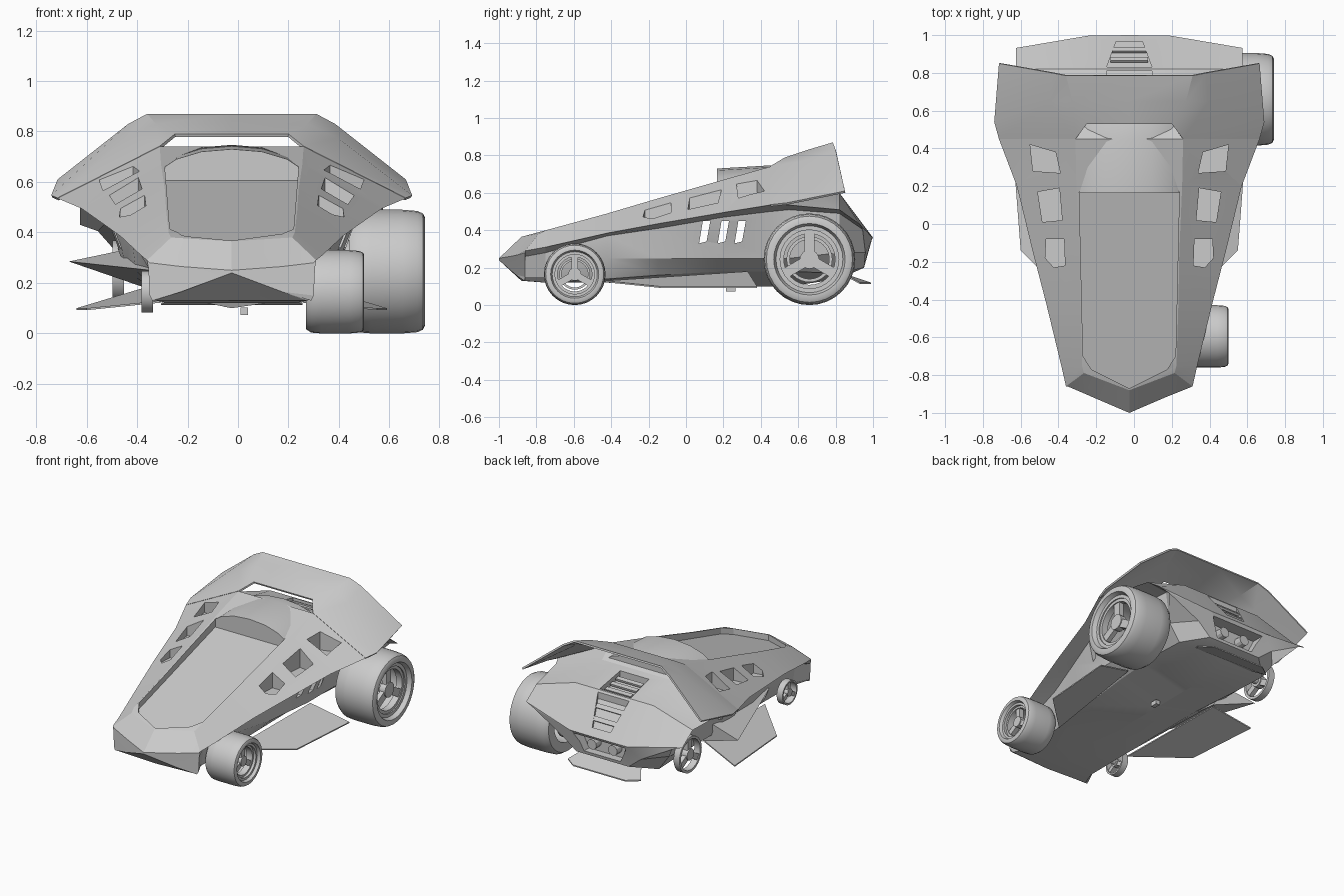
import bpy
import bmesh
import math
from mathutils import Matrix

cube = bpy.data.objects.get("Cube")
if cube:
    bpy.data.objects.remove(cube, do_unlink=True)

AXIS_X = -0.025  # the body's centre line
grey = bpy.data.materials.new("plain_grey")
grey.use_nodes = True
grey.diffuse_color = (0.6, 0.6, 0.6, 1)
grey.node_tree.nodes["Principled BSDF"].inputs["Base Color"].default_value = grey.diffuse_color


def finish(name, bm, angle=20):
    """Turn a bmesh into a shaded, coloured object on the centre line."""
    bmesh.ops.recalc_face_normals(bm, faces=bm.faces[:])
    bmesh.ops.translate(bm, verts=bm.verts[:], vec=(AXIS_X, 0, 0))
    mesh = bpy.data.meshes.new(name)
    bm.to_mesh(mesh)
    bm.free()
    mesh.materials.append(grey)
    obj = bpy.data.objects.new(name, mesh)
    bpy.context.scene.collection.objects.link(obj)
    shade(obj, angle)
    return obj


def shade(obj, angle=20):
    bpy.ops.object.select_all(action="DESELECT")
    obj.select_set(True)
    bpy.context.view_layer.objects.active = obj
    bpy.ops.object.shade_smooth_by_angle(angle=math.radians(angle))


def apply_modifier(obj, kind, **settings):
    modifier = obj.modifiers.new(kind.title(), kind)
    for key, value in settings.items():
        setattr(modifier, key, value)
    bpy.context.view_layer.objects.active = obj
    bpy.ops.object.modifier_apply(modifier=modifier.name)


def skin(bm, rows, ring=True, loop=False, caps=True):
    """Join rows of points with quads."""
    grid = [[bm.verts.new(p) for p in row] for row in rows]
    count = len(grid[0])
    for i in range(len(grid) if loop else len(grid) - 1):
        a, b = grid[i], grid[(i + 1) % len(grid)]
        for j in range(count if ring else count - 1):
            k = (j + 1) % count
            bm.faces.new((a[j], a[k], b[k], b[j]))
    if caps:
        bm.faces.new(grid[0])
        bm.faces.new(grid[-1])


def mirrored(half):
    """Half outline from the centre outwards, completed on the other side."""
    return [(-p[0], *p[1:]) for p in reversed(half) if p[0] > 0] + list(half)


def both_sides(points):
    return points, [(-p[0], *p[1:]) for p in points]


def add_box(bm, centre, size, turn=None):
    matrix = Matrix.Translation(centre) @ (turn or Matrix()) @ Matrix.Diagonal((*size, 1))
    bmesh.ops.create_cube(bm, size=1, matrix=matrix)


def add_cylinder(bm, centre, radius, depth, axis, sides=24):
    matrix = Matrix.Translation(centre) @ Matrix.Rotation(math.pi / 2, 4, axis)
    bmesh.ops.create_cone(bm, cap_ends=True, segments=sides, radius1=radius,
                          radius2=radius, depth=depth, matrix=matrix)


# Main body: y, roof z, ridge x, then x z of edge, flange, sill, floor, then keel z
stations = [
    (-1, .25, .2, .325, .28, .325, .2, .315, .13, .2, .165, .24),
    (-.88, .365, .24, .335, .29, .33, .26, .325, .15, .3, .13, .13),
    (-.75, .4, .25, .36, .31, .29, .28, .27, .15, .25, .12, .12),
    (-.42, .49, .26, .44, .385, .32, .37, .31, .25, .27, .14, .12),
    (-.15, .57, .265, .51, .435, .4, .41, .38, .25, .29, .16, .1),
    (.2, .67, .28, .595, .495, .5, .47, .42, .25, .31, .18, .1),
    (.45, .74, .285, .69, .535, .46, .5, .42, .25, .33, .18, .1),
    (.55, .66, .285, .64, .535, .45, .51, .42, .25, .34, .18, .1),
    (.82, .6, .3, .6, .51, .45, .49, .42, .28, .34, .17, .14),
    (1, .36, .22, .6, .43, .53, .405, .3, .28, .2, .2, .2),
]
sections = []
for n, (y, roof, ridge, *pairs, keel) in enumerate(stations):
    first, last = n == 0, n == len(stations) - 1
    ridge_z = roof + 0.015 if n < 2 else roof
    half = [(0, roof), (ridge, ridge_z), *zip(pairs[::2], pairs[1::2]), (0, keel)]
    right = []
    for j, (x, z) in enumerate(half):
        # The nose is an arrow; the tail wraps forward and leans in below its crease
        shift = 0.43 * x if first else 0
        if n == 1:
            shift = 0.38 * x if j == 1 else 0.06 * x
        if last:
            shift = -0.17 * max(0, x - 0.2) + 0.3 * min(0, z - roof)
        right.append((x, y + shift, z))
    sections.append(right + [(-x, py, z) for x, py, z in right[-2:0:-1]])
bm = bmesh.new()
skin(bm, sections)
body = finish("body", bm)

# Cutters for the cockpit, vents, grille and exhaust bay
bm = bmesh.new()


def cut_down(outline, floor):
    skin(bm, [[(x, y, floor(y)) for x, y in outline], [(x, y, 1.2) for x, y in outline]])


def tail_height(y):
    """Rear deck, then the steep tail panel."""
    return min(.66 - (y - .55) * .22, .6 - (y - .82) * 1.33)


cut_down(mirrored([(0, -.87), (.2, -.77), (.245, -.7), (.265, .17)]),
         lambda y: .345 + (y + .8) * .27)
vents = [
    (.44, [(.34, -.22), (.4, -.23), (.445, -.18), (.44, -.08), (.345, -.08)]),
    (.485, [(.355, .02), (.46, .01), (.485, .17), (.37, .19)]),
    (.54, [(.365, .27), (.51, .28), (.525, .42), (.39, .38)]),
]
for floor_z, outline in vents:
    for side in both_sides(outline):
        cut_down(side, lambda y: floor_z)
for panel in ([(.11, .6), (.12, .81)], [(.12, .83), (.07, .965)]):
    cut_down(mirrored(panel), lambda y: tail_height(y) - .045)
for y in (.07, .17, .26):
    slot = [(y, .33), (y + .04, .34), (y + .06, .45), (y + .02, .45)]
    skin(bm, [[(x, *p) for p in slot] for x in (-.8, .8)])
bay = mirrored([(.2, .34), (.14, .22)])
skin(bm, [[(x, y, z) for x, z in bay] for y in (.9, 1.1)])
cutter = finish("cutter", bm)
cutter.hide_render = True
apply_modifier(body, "BOOLEAN", operation="DIFFERENCE", object=cutter, solver="EXACT")
bpy.data.objects.remove(cutter, do_unlink=True)
shade(body)

# Arched cover behind the cockpit
bm = bmesh.new()
cover = []
for y, top in ((.165, .73), (.45, .747), (.53, .735)):
    arch = mirrored([(0, top), (.12, top - .01), (.22, top - .04), (.265, top - .07)])
    cover.append([(x, y, z) for x, z in arch] + [(.265, y, .58), (-.265, y, .58)])
skin(bm, cover)
finish("engine_cover", bm)

# Rear wing growing out of the body sides
bm = bmesh.new()
wing = [
    [(0, .53, .79), (.225, .53, .79), (.285, .45, .742), (.69, .45, .537)],
    [(0, .65, .83), (.3, .65, .83), (.42, .65, .775), (.715, .54, .547)],
    [(0, .785, .87), (.335, .785, .87), (.41, .8, .83), (.69, .85, .61)],
]
skin(bm, [mirrored(row) for row in wing], ring=False, caps=False)
rear_wing = finish("rear_wing", bm)
apply_modifier(rear_wing, "SOLIDIFY", thickness=0.012, offset=-1)
shade(rear_wing)

# Wedge-shaped blade flaring out on the right
bm = bmesh.new()
skin(bm, [[(-.29, -.42, .26), (-.32, -.42, .25), (-.27, -.42, .14)],
          [(-.43, .36, .33), (-.645, .385, .285), (-.34, .34, .18)]])
finish("right_side_blade", bm)

# Flat plates: side floor fins and rear diffuser
fin = [(.28, -.43, .13), (.575, -.14, .1), (.615, .38, .1), (.35, .33, .18)]
diffuser = mirrored([(.22, .84, .17), (.28, .93, .12), (.2, .99, .12)])
left_fin, right_fin = both_sides(fin)
for name, plate in (("left_floor_fin", left_fin), ("right_floor_fin", right_fin),
                    ("diffuser", diffuser)):
    bm = bmesh.new()
    skin(bm, [plate, [(x, y, z - .008) for x, y, z in plate]])
    finish(name, bm)

# Grille slats, tail pipes and floor latch
bm = bmesh.new()
for y, tilt in ((.65, 12), (.71, 12), (.77, 12), (.87, 50), (.92, 50)):
    slope = Matrix.Rotation(-math.radians(tilt), 4, "X")
    add_box(bm, (0, y, tail_height(y) - .02), (.2, .03, .015), slope)
finish("grille_slats", bm)
bm = bmesh.new()
for x in (-.08, .08):
    add_cylinder(bm, (x, .925, .28), .035, .06, "X", 12)
finish("tail_pipes", bm)
bm = bmesh.new()
add_box(bm, (.05, .24, .088), (.03, .05, .03))
finish("floor_latch", bm)


def lathe(bm, profile, y, z, sides=32):
    """Spin a closed (x, radius) profile about a wheel axle."""
    rows = []
    for i in range(sides):
        a = math.tau * i / sides
        rows.append([(x, y + r * math.cos(a), z + r * math.sin(a)) for x, r in profile])
    skin(bm, rows, loop=True, caps=False)


def build_rim(name, x, y, radius, height, side):
    """Open rim ring with three spokes, hub and axle."""
    bm = bmesh.new()
    inner, depth = radius * 0.86, 0.045
    half = depth / 2
    lathe(bm, [(side * x - half, inner), (side * x + half, inner),
               (side * x + half, radius), (side * x - half, radius)], y, height)
    add_cylinder(bm, (side * x, y, height), radius * 0.32, depth, "Y")
    for k in range(3):
        turn = Matrix.Rotation(math.pi / 2 + k * math.tau / 3, 4, "X")
        offset = turn @ Matrix.Translation((0, radius * 0.55, 0))
        centre = Matrix.Translation((side * x, y, height)) @ offset
        add_box(bm, centre.translation, (depth * 0.7, radius * 0.75, radius * 0.34), turn)
    add_cylinder(bm, (side * (x - .07), y, height), radius * 0.18, .14, "Y", 12)
    finish(name, bm)


# Wheels: tyres and rims on the left only, inner hubs on both sides
wheels = [("front", .295, .525, .335, -.595, .165), ("rear", .465, .765, .45, .66, .245)]
for name, inside, outside, hub_x, y, r in wheels:
    soft = 0.12 * r
    bm = bmesh.new()
    lathe(bm, [(inside, .64 * r), (inside, .9 * r), (inside + soft, .98 * r),
               (inside + 3 * soft, r), (outside - 3 * soft, r), (outside - soft, .98 * r),
               (outside - soft / 4, .94 * r), (outside, .88 * r), (outside, .78 * r),
               (outside - soft, .73 * r), (outside - soft, .64 * r)], y, r)
    finish(name + "_left_tyre", bm, 35)
    build_rim(name + "_left_rim", outside - .06, y, .65 * r, r, 1)
    build_rim(name + "_left_hub", hub_x, y, .5 * r, r, 1)
    build_rim(name + "_right_hub", hub_x, y, .5 * r, r, -1)
